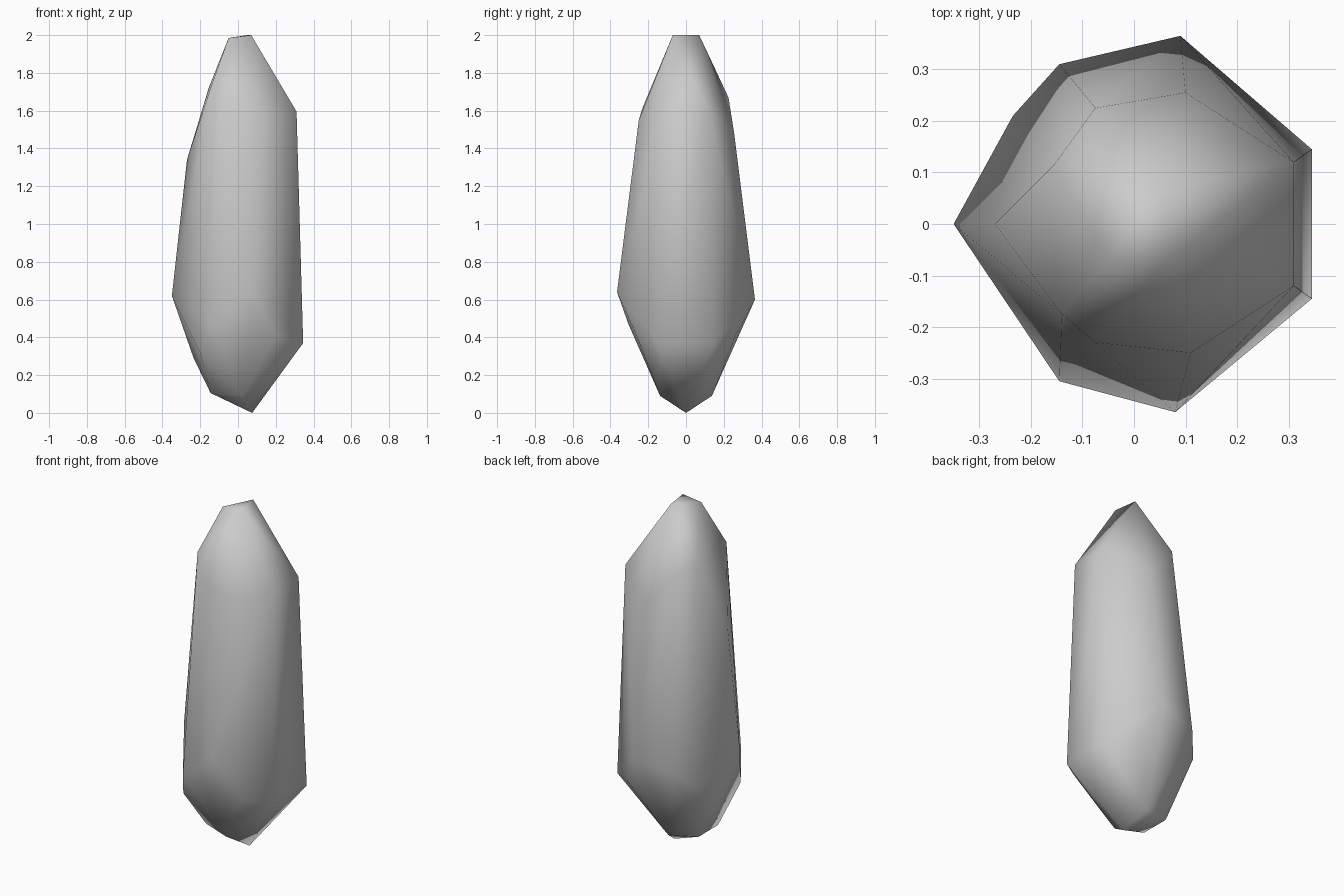
import bpy
import bmesh

cube = bpy.data.objects.get("Cube")
if cube:
    bpy.data.objects.remove(cube, do_unlink=True)

# Stone colour
stone = bpy.data.materials.new("stone_grey")
stone.use_nodes = True
colour = (0.6, 0.6, 0.6, 1)
stone.diffuse_color = colour
bsdf = stone.node_tree.nodes["Principled BSDF"]
bsdf.inputs["Base Color"].default_value = colour
bsdf.inputs["Roughness"].default_value = 0.8


def mirrored(x, y, z):
    """A pair of corners on the front and back sides."""
    return [(x, -y, z), (x, y, z)]


# Blunt tip
tip = [(-0.05, -0.07, 1.985), (0.07, -0.07, 2), (0.05, 0.07, 2)]

# Shoulder ring
shoulder = mirrored(0.31, 0.12, 1.595) + [
    (-0.27, 0, 1.34),
    (-0.14, -0.175, 1.735), (-0.155, 0.115, 1.72),
    (-0.075, -0.23, 1.615), (-0.075, 0.225, 1.67),
    (0.11, -0.25, 1.55), (0.1, 0.255, 1.48),
]

# Widest ring and the chips below it
waist = mirrored(0.345, 0.145, 0.37) + mirrored(0.2, 0.262, 0.41) + [
    (-0.35, 0, 0.62),
    (0.08, -0.365, 0.64), (0.09, 0.365, 0.6),
    (-0.145, -0.305, 0.47), (-0.145, 0.31, 0.56),
    (-0.2, -0.222, 0.32), (-0.235, 0.21, 0.46), (-0.235, 0.065, 0.29),
]

# Pointed foot
foot = mirrored(0.02, 0.137, 0.09) + mirrored(-0.145, 0.09, 0.105) + [(0.075, 0, 0)]

# Wrap the corners in one faceted hull
bm = bmesh.new()
for corner in tip + shoulder + waist + foot:
    bm.verts.new(corner)
bmesh.ops.convex_hull(bm, input=bm.verts[:])
bmesh.ops.delete(bm, geom=[v for v in bm.verts if not v.link_faces], context="VERTS")
bmesh.ops.recalc_face_normals(bm, faces=bm.faces[:])
for face in bm.faces:
    face.smooth = True

mesh = bpy.data.meshes.new("crystal_shard")
bm.to_mesh(mesh)
bm.free()
mesh.materials.append(stone)
shard = bpy.data.objects.new("crystal_shard", mesh)
bpy.context.collection.objects.link(shard)
